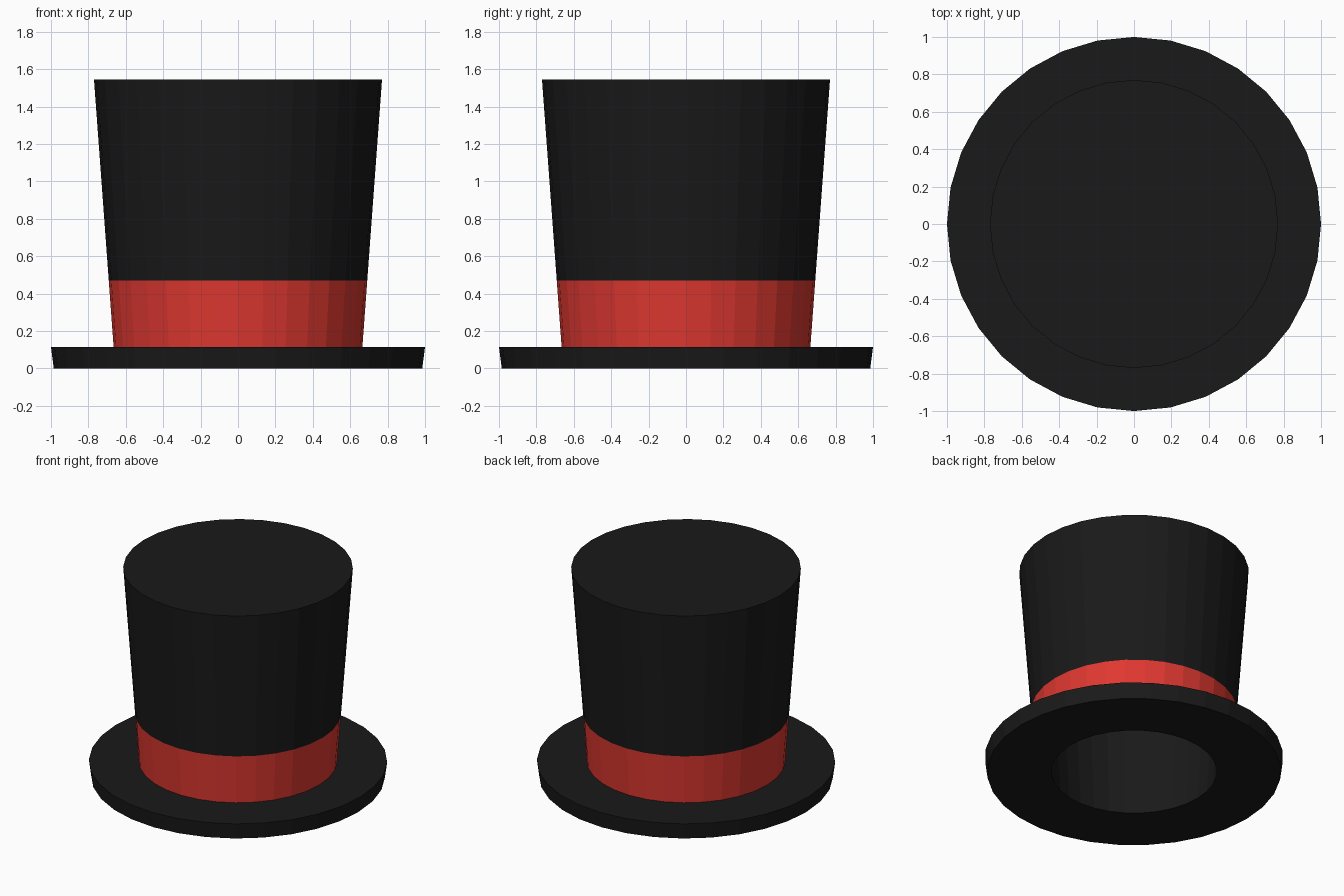
import bpy
from math import sin, cos, tau

if "Cube" in bpy.data.objects:
    bpy.data.objects.remove(bpy.data.objects["Cube"])

SIDES = 32


def material(name, color):
    mat = bpy.data.materials.new(name)
    mat.diffuse_color = color
    mat.use_nodes = True
    mat.node_tree.nodes["Principled BSDF"].inputs["Base Color"].default_value = mat.diffuse_color
    return mat


# Closed felt profile (radius, height): inside crown, under brim, brim, band, crown top
profile = [(0.655, 1.43), (0.555, 0.0), (0.985, 0.0), (1.0, 0.115),
           (0.665, 0.115), (0.691, 0.47), (0.77, 1.545)]
BAND_SEGMENT = 4

verts = [(r * cos(tau * i / SIDES), r * sin(tau * i / SIDES), z)
         for r, z in profile for i in range(SIDES)]
faces, slots = [], []

# Walls between neighbouring rings; the ribbon band is the red segment
for k in range(len(profile) - 1):
    a, b = k * SIDES, (k + 1) * SIDES
    for i in range(SIDES):
        j = (i + 1) % SIDES
        faces.append((a + i, a + j, b + j, b + i))
        slots.append(1 if k == BAND_SEGMENT else 0)

# Inner ceiling and flat crown top
last = (len(profile) - 1) * SIDES
faces += [tuple(reversed(range(SIDES))), tuple(range(last, last + SIDES))]
slots += [0, 0]

mesh = bpy.data.meshes.new("top_hat")
mesh.from_pydata(verts, [], faces)
mesh.materials.append(material("black_felt", (0.01, 0.01, 0.01, 1)))
mesh.materials.append(material("red_ribbon", (0.74, 0.04, 0.03, 1)))
for poly, slot in zip(mesh.polygons, slots):
    poly.material_index = slot
mesh.update()

hat = bpy.data.objects.new("top_hat", mesh)
bpy.context.collection.objects.link(hat)
